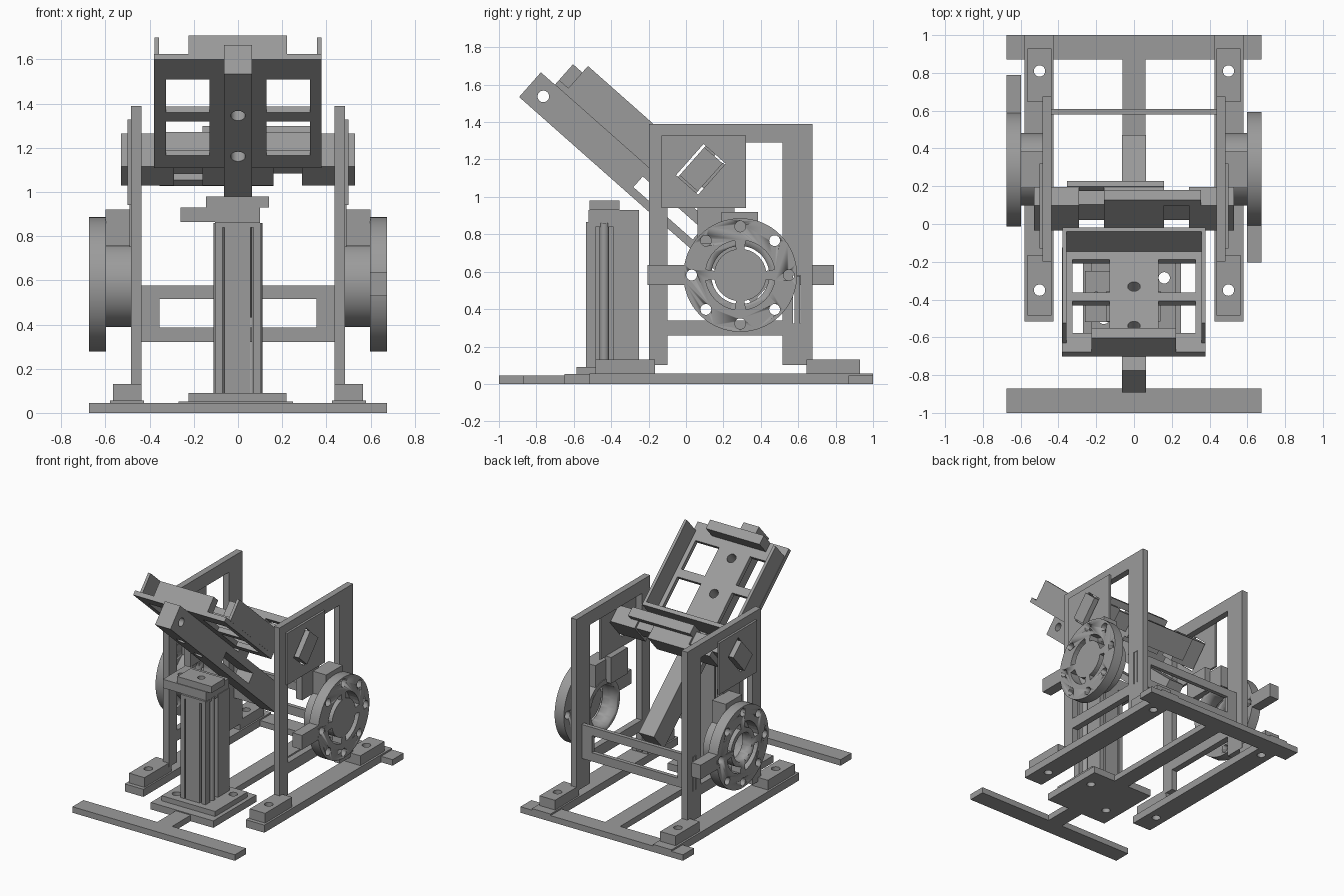
import bpy, bmesh, math
from mathutils import Matrix, Vector

cube = bpy.data.objects.get("Cube")
if cube:
    bpy.data.objects.remove(cube, do_unlink=True)

grey = bpy.data.materials.new("plain grey")
grey.use_nodes = True
grey.diffuse_color = (0.33, 0.33, 0.33, 1)
grey.node_tree.nodes["Principled BSDF"].inputs["Base Color"].default_value = (0.33, 0.33, 0.33, 1)

# Tilted frame of the arm: x across, y down along the arm, z out of its top face
TILT = Matrix.Translation((0, -0.834, 1.60)) @ Matrix.Rotation(math.radians(-41.5), 4, 'X')
FLAT = Matrix.Identity(4)
TURN = {'X': Matrix.Rotation(math.pi / 2, 4, 'Y'), 'Z': FLAT}


def finish(name, bm, frame=FLAT):
    bm.transform(frame)
    bmesh.ops.recalc_face_normals(bm, faces=bm.faces)
    mesh = bpy.data.meshes.new(name)
    bm.to_mesh(mesh)
    bm.free()
    mesh.materials.append(grey)
    obj = bpy.data.objects.new(name, mesh)
    bpy.context.collection.objects.link(obj)
    return obj


def box(name, x, y, z, frame=FLAT):
    bm = bmesh.new()
    bmesh.ops.create_cube(bm, size=1)
    size = Matrix.Diagonal((x[1] - x[0], y[1] - y[0], z[1] - z[0], 1))
    mid = Matrix.Translation((sum(x) / 2, sum(y) / 2, sum(z) / 2))
    bm.transform(mid @ size)
    return finish(name, bm, frame)


def rod(name, centre, radius, length, axis='Z', frame=FLAT, sides=32):
    bm = bmesh.new()
    bmesh.ops.create_cone(bm, cap_ends=True, segments=sides, radius1=radius,
                          radius2=radius, depth=length)
    bm.transform(Matrix.Translation(centre) @ TURN[axis])
    obj = finish(name, bm, frame)
    obj.data.shade_smooth()
    obj.data.set_sharp_from_angle(angle=math.radians(35))
    return obj


def arc_slot(centre, inner, outer, middle, spread, length):
    """Curved slot cutter, running along x."""
    bm = bmesh.new()
    steps = [middle + spread * (i / 8 - 0.5) for i in range(9)]
    ring = [(outer, a) for a in steps] + [(inner, a) for a in reversed(steps)]
    verts = [bm.verts.new(Vector(centre) + Vector((-length / 2, r * math.cos(a), r * math.sin(a))))
             for r, a in ring]
    face = bm.faces.new(verts)
    new = bmesh.ops.extrude_face_region(bm, geom=[face])["geom"]
    bmesh.ops.translate(bm, vec=(length, 0, 0),
                        verts=[v for v in new if isinstance(v, bmesh.types.BMVert)])
    return finish("slot_cutter", bm)


def cut(obj, *cutters):
    for c in cutters:
        c.hide_render = True
        mod = obj.modifiers.new("cut", 'BOOLEAN')
        mod.operation, mod.solver, mod.object = 'DIFFERENCE', 'EXACT', c
    graph = bpy.context.evaluated_depsgraph_get()
    mesh = bpy.data.meshes.new_from_object(obj.evaluated_get(graph))
    obj.modifiers.clear()
    obj.data = mesh
    for c in cutters:
        bpy.data.objects.remove(c, do_unlink=True)
    return obj


def span(side, a, b):
    return tuple(sorted((side * a, side * b)))


# Base: two cross bars, a spine and the column plate
for name, y in (("front_bar", (-1, -0.87)), ("back_bar", (0.87, 1))):
    box(name, (-0.675, 0.675), y, (0, 0.045))
box("base_spine", (-0.062, 0.062), (-0.88, 0.88), (0, 0.045))
plate_holes = ((0.16, -0.285), (-0.16, -0.5))
for name, x, y, z in (("column_plate", (-0.27, 0.25), (-0.65, -0.14), (0, 0.052)),
                      ("column_foot", (-0.225, 0.22), (-0.585, -0.2), (0.05, 0.09))):
    cut(box(name, x, y, z), *[rod("c", (a, b, 0.05), 0.03, 0.3) for a, b in plate_holes])

# Column: three ribs, grooved sides with rods, and an offset cap
box("column_core", (-0.06, 0.056), (-0.535, -0.25), (0.09, 0.86))
for s in (-1, 1):
    for name, y in (("column_front_rib", (-0.535, -0.485)), ("column_back_rib", (-0.388, -0.25))):
        box(name, span(s, 0.07, 0.105), y, (0.09, 0.86))
    rod("column_rod", (s * 0.085, -0.437, 0.475), 0.025, 0.77)
box("column_top", (-0.105, 0.1), (-0.535, -0.25), (0.84, 0.865))
cut(box("column_cap", (-0.26, 0.1), (-0.52, -0.25), (0.865, 0.93)),
    rod("c", (-0.2, -0.385, 0.9), 0.025, 0.3))
cut(box("column_pad", (-0.145, 0.14), (-0.515, -0.355), (0.93, 0.98)),
    rod("c", (0, -0.435, 1), 0.025, 0.1))

for s in (-1, 1):
    # Rails with bolted feet
    bolts = [(s * 0.5, 0.81), (s * 0.5, -0.35)]
    cut(box("rail", span(s, 0.425, 0.58), (-0.515, 1), (0, 0.057)),
        *[rod("c", (a, b, 0.05), 0.03, 0.3) for a, b in bolts])
    for (a, b), y in zip(bolts, ((0.645, 0.93), (-0.485, -0.165))):
        cut(box("foot", span(s, 0.437, 0.565), y, (0.055, 0.13)),
            rod("c", (a, b, 0.1), 0.03, 0.3))

    # Upright side frame with window, open bottom and slot
    wide = span(s, 0.3, 0.6)
    cut(box("side_frame", span(s, 0.436, 0.484), (-0.198, 0.675), (0.1, 1.39)),
        box("c", wide, (-0.1, 0.515), (0.34, 1.29)),
        box("c", wide, (-0.1, 0.515), (0, 0.26)),
        box("c", wide, (0.573, 0.613), (0.322, 0.58)))

    # Pivot plate and the hanger below it
    cut(box("pivot_plate", span(s, 0.484, 0.5), (-0.13, 0.32), (0.94, 1.328)),
        box("c", wide, (0.905, 1.063), (0.155, 0.377), TILT))
    box("hanger", span(s, 0.44, 0.49), (0.062, 0.26), (0.75, 0.945))

    # Bearing housing
    hub = (s * 0.54, 0.29, 0.582)
    cut(rod("bearing_housing", hub, 0.193, 0.12, 'X', sides=64),
        rod("c", hub, 0.155, 0.4, 'X', sides=64))
    box("housing_block", span(s, 0.484, 0.6), (0.19, 0.385), (0.755, 0.92))

    # Flange with bolt circle, curved slots and bore
    disc = (s * 0.637, 0.29, 0.582)
    cutters = [rod("c", disc, 0.105, 0.4, 'X', sides=48)]
    for i in range(8):
        a = i * math.pi / 4
        cutters.append(rod("c", (disc[0], disc[1] + 0.26 * math.cos(a), disc[2] + 0.26 * math.sin(a)),
                           0.029, 0.2, 'X', sides=24))
    for i in range(4):
        cutters.append(arc_slot(disc, 0.14, 0.187, (i + 0.5) * math.pi / 2, 1.25, 0.2))
    cut(rod("flange", disc, 0.304, 0.077, 'X', sides=64), *cutters)

    # Flange tab points forward on one side and backward on the other
    box("flange_tab", span(s, 0.598, 0.675), (-0.205, 0.0) if s > 0 else (0.58, 0.79), (0.53, 0.637))

    # Tilting shaft ends
    box("shaft_end", span(s, 0.29, 0.53), (0.92, 1.05), (0.167, 0.367), TILT)

# Window frame joining the side frames
cut(box("cross_brace", (-0.484, 0.484), (0.58, 0.61), (0.322, 0.577)),
    box("c", (-0.355, 0.355), (0.4, 0.8), (0.387, 0.515)))

# Middle of the shaft with interlocking plates
box("shaft_core", (-0.16, 0.16), (0.92, 1.05), (0.167, 0.367), TILT)
box("shaft_bridge", (-0.3, 0.3), (0.94, 1.04), (0.23, 0.35), TILT)
box("upper_link", (-0.16, 0.355), (0.92, 0.99), (0.365, 0.412), TILT)
box("rear_link", (-0.355, 0.16), (1.05, 1.09), (0.2, 0.37), TILT)
box("arm_link", (-0.064, 0.064), (0.92, 1.05), (0.08, 0.17), TILT)

# Long arm with end hole, slot and two bolt holes
bolt_rows = (0.285, 0.564)
cut(box("arm", (-0.064, 0.064), (0, 1.665), (-0.088, 0.088), TILT),
    rod("c", (0, 0.095, 0), 0.031, 0.4, 'X', TILT),
    box("c", (-0.2, 0.2), (0.777, 1.2), (-0.044, 0.032), TILT),
    *[rod("c", (0, t, 0), 0.033, 0.5, 'Z', TILT) for t in bolt_rows])

# Tray: pierced floor, side walls, lower wall and upper stop
windows = [box("c", span(s, 0.13, 0.325), t, (0, 0.2), TILT)
           for s in (-1, 1) for t in ((0.235, 0.461), (0.522, 0.756))]
cut(box("tray_floor", (-0.38, 0.378), (0.1, 0.84), (0.088, 0.122), TILT), *windows,
    *[rod("c", (0, t, 0.1), 0.033, 0.3, 'Z', TILT) for t in bolt_rows])
for s in (-1, 1):
    box("tray_side", span(s, 0.358, 0.379), (0.166, 0.84), (0.12, 0.28), TILT)
box("tray_lower_wall", (-0.36, 0.36), (0.812, 0.84), (0.12, 0.28), TILT)
box("tray_stop", (-0.225, 0.222), (0.1, 0.17), (0.12, 0.234), TILT)
